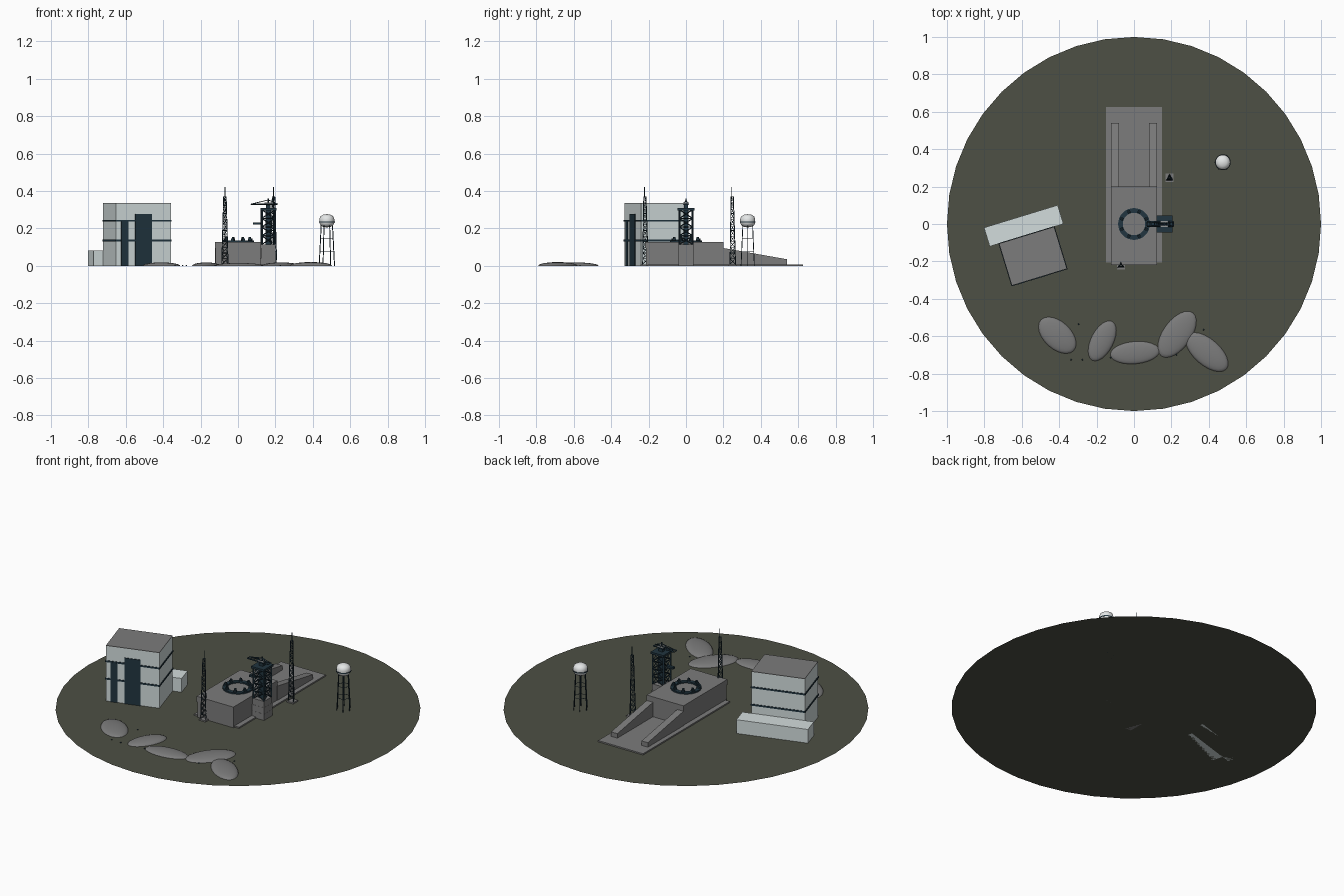
import bpy, bmesh, math, random
from mathutils import Vector, Matrix

if bpy.data.objects.get("Cube"):
    bpy.data.objects.remove(bpy.data.objects["Cube"])
random.seed(4)


def material(name, rgb):
    m = bpy.data.materials.new(name)
    m.use_nodes = True
    m.diffuse_color = (*rgb, 1)
    m.node_tree.nodes["Principled BSDF"].inputs["Base Color"].default_value = (*rgb, 1)
    return m


OLIVE = material("olive ground", (0.075, 0.08, 0.058))
GRAY = material("concrete gray", (0.2, 0.2, 0.2))
WALL = material("pale wall", (0.65, 0.72, 0.72))
STEEL = material("dark steel", (0.015, 0.035, 0.05))
WHITE = material("tank white", (0.8, 0.82, 0.82))


def finish(name, bm, *mats, smooth=False):
    bmesh.ops.recalc_face_normals(bm, faces=bm.faces[:])
    me = bpy.data.meshes.new(name)
    bm.to_mesh(me)
    bm.free()
    ob = bpy.data.objects.new(name, me)
    bpy.context.collection.objects.link(ob)
    for m in mats:
        me.materials.append(m)
    if smooth:
        bpy.ops.object.select_all(action="DESELECT")
        ob.select_set(True)
        bpy.context.view_layer.objects.active = ob
        bpy.ops.object.shade_smooth_by_angle(angle=math.radians(40))
    return ob


def add_box(bm, x0, x1, y0, y1, z0, z1):
    mat = Matrix.Translation(((x0 + x1) / 2, (y0 + y1) / 2, (z0 + z1) / 2))
    mat = mat @ Matrix.Diagonal((x1 - x0, y1 - y0, z1 - z0, 1))
    return bmesh.ops.create_cube(bm, size=1, matrix=mat)["verts"]


def box(name, mat, *dims):
    bm = bmesh.new()
    add_box(bm, *dims)
    return finish(name, bm, mat)


def strut(bm, a, b, r, sides=4):
    a, b = Vector(a), Vector(b)
    d = b - a
    mat = Matrix.Translation((a + b) / 2) @ d.to_track_quat("Z", "Y").to_matrix().to_4x4()
    bmesh.ops.create_cone(bm, cap_ends=True, segments=sides, radius1=r, radius2=r,
                          depth=d.length, matrix=mat)


def lattice(bm, sides, r0, r1, z0, z1, levels, post, brace, cross=False, turn=0.0, centre=(0, 0)):
    """Tapered truss with corner posts, level rings and diagonals."""
    def corner(i, k):
        t, a = k / levels, turn + i * math.tau / sides
        r = r0 + (r1 - r0) * t
        return (centre[0] + r * math.cos(a), centre[1] + r * math.sin(a), z0 + (z1 - z0) * t)
    for i in range(sides):
        strut(bm, corner(i, 0), corner(i, levels), post)
        for k in range(levels):
            strut(bm, corner(i, k + 1), corner(i + 1, k + 1), brace)
            strut(bm, corner(i, k), corner(i + 1, k + 1), brace)
            if cross:
                strut(bm, corner(i + 1, k), corner(i, k + 1), brace)


def revolve(name, mat, profile, centre, segments=24, smooth=True):
    bm = bmesh.new()
    vs = [bm.verts.new((r, 0, z)) for r, z in profile]
    es = [bm.edges.new(p) for p in zip(vs, vs[1:])]
    bmesh.ops.spin(bm, geom=vs + es, cent=(0, 0, 0), axis=(0, 0, 1),
                   angle=math.tau, steps=segments, use_duplicate=False)
    bmesh.ops.remove_doubles(bm, verts=bm.verts[:], dist=0.0002)
    ob = finish(name, bm, mat, smooth=smooth)
    ob.location = (*centre, 0)
    return ob


# Ground disc
bm = bmesh.new()
bmesh.ops.create_circle(bm, cap_ends=True, segments=40, radius=1)
finish("ground", bm, OLIVE)

# Launch pad: slab, block, deck and two sloping rails
box("pad_slab", GRAY, -0.15, 0.15, -0.205, 0.625, 0, 0.008)
box("pad_block", GRAY, -0.12, 0.12, -0.215, 0.2, 0, 0.095)
box("pad_deck", GRAY, -0.123, 0.123, -0.22, 0.2, 0.095, 0.128)
for side, x in (("right", -0.102), ("left", 0.102)):
    bm = bmesh.new()
    for v in add_box(bm, x - 0.021, x + 0.021, 0.2, 0.54, 0, 0.095):
        if v.co.y > 0.5 and v.co.z > 0.05:
            v.co.z = 0.035
    finish(side + "_ramp_rail", bm, GRAY)

# Launch ring with clamps
revolve("launch_ring", STEEL, [(0.06, 0.126), (0.06, 0.136), (0.085, 0.136), (0.085, 0.126)],
        (0, 0), 32)
bm = bmesh.new()
for i in range(8):
    verts = add_box(bm, 0.062, 0.08, -0.008, 0.008, 0.136, 0.145)
    verts += add_box(bm, 0.064, 0.074, -0.005, 0.005, 0.145, 0.155)
    bmesh.ops.rotate(bm, verts=verts, matrix=Matrix.Rotation((i + 0.5) * math.tau / 8, 3, "Z"))
finish("ring_clamps", bm, STEEL)

# Service tower: stacked base, truss, floors, cap and crane
TX = 0.162
for i in range(3):
    w = 0.041 - 0.001 * i
    box("tower_base_%d" % (i + 1), GRAY, TX - w, TX + w, -w, w, i * 0.038, (i + 1) * 0.038)
bm = bmesh.new()
lattice(bm, 4, 0.05, 0.05, 0.114, 0.3, 4, 0.006, 0.003, True, math.pi / 4, (TX, 0))
add_box(bm, TX - 0.014, TX + 0.014, -0.014, 0.014, 0.114, 0.3)
finish("tower_truss", bm, STEEL)
box("tower_cap", STEEL, TX - 0.043, TX + 0.043, -0.046, 0.046, 0.296, 0.308)
box("crane_post", STEEL, TX - 0.012, TX + 0.012, -0.012, 0.012, 0.308, 0.328)
bm = bmesh.new()
for y in (-0.012, 0.012):
    strut(bm, (0.07, y, 0.33), (0.212, y, 0.33), 0.004)
    strut(bm, (0.07, y, 0.33), (TX, 0, 0.352), 0.002)
    strut(bm, (0.212, y, 0.33), (TX, 0, 0.352), 0.002)
for i in range(8):
    x = 0.07 + i * 0.02
    strut(bm, (x, -0.012, 0.33), (x, 0.012, 0.33), 0.003)
strut(bm, (TX, 0, 0.33), (TX, 0, 0.36), 0.004)
finish("crane_arm", bm, STEEL)
box("access_arm", STEEL, 0.08, 0.125, -0.009, 0.009, 0.22, 0.232)
for y in (-0.012, 0.012):
    box("cap_rail", WHITE, TX - 0.02, TX + 0.02, y - 0.003, y + 0.003, 0.334, 0.338)

# Lightning masts
for name, x, y in (("front_mast", -0.07, -0.222), ("back_mast", 0.19, 0.245)):
    bm = bmesh.new()
    lattice(bm, 3, 0.02, 0.008, 0.008, 0.37, 12, 0.0025, 0.0016, False, math.pi / 2, (x, y))
    strut(bm, (x, y, 0.365), (x, y, 0.42), 0.002)
    finish(name, bm, STEEL)
    box(name + "_foot", GRAY, x - 0.022, x + 0.022, y - 0.02, y + 0.024, 0, 0.008)

# Water tower
WC = (0.475, 0.33)
revolve("water_tank", WHITE, [(0, 0.205), (0.02, 0.208), (0.034, 0.217), (0.04, 0.23), (0.04, 0.25),
                              (0.035, 0.264), (0.02, 0.273), (0, 0.276)], WC)
revolve("tank_band", STEEL, [(0.04, 0.232), (0.0425, 0.232), (0.0425, 0.237), (0.04, 0.237)], WC)
bm = bmesh.new()
for i in range(6):
    def leg(z, k=0):
        a, r = (i + k) * math.tau / 6, 0.041 - z * 0.05
        return (WC[0] + r * math.cos(a), WC[1] + r * math.sin(a), z)
    strut(bm, leg(0), leg(0.222), 0.0025, 6)
    for z in (0.075, 0.145):
        strut(bm, leg(z), leg(z, 1), 0.0016)
finish("water_tower_legs", bm, STEEL)

# Assembly hall: walls, roof, bands, doors and rear annex
hall = Matrix.Translation((-0.54, -0.172, 0)) @ Matrix.Rotation(math.radians(17), 4, "Z")
W, D = 0.154, 0.1175
parts = [box("hall_walls", WALL, -W, W, -D, D, 0, 0.333),
         box("hall_roof", GRAY, -W, W, -D, D, 0.333, 0.336),
         box("hall_annex", WALL, -0.206, 0.206, D, D + 0.105, 0, 0.083),
         box("main_door", STEEL, -0.046, 0.046, -D - 0.004, -D + 0.002, 0, 0.277),
         box("side_door", STEEL, -0.125, -0.086, -D - 0.004, -D + 0.002, 0, 0.238)]
for z in (0.135, 0.241):
    parts.append(box("hall_band", STEEL, -W - 0.003, W + 0.003, -D - 0.003, D + 0.003,
                     z - 0.005, z + 0.005))
for ob in parts:
    ob.matrix_world = hall


# Low boulders and scattered pebbles
def boulder(name, mat, x, y, a, b, h, angle):
    bm = bmesh.new()
    bmesh.ops.create_uvsphere(bm, u_segments=24, v_segments=12, radius=1)
    bmesh.ops.bisect_plane(bm, geom=bm.verts[:] + bm.edges[:] + bm.faces[:], dist=0.0001,
                           plane_co=(0, 0, 0), plane_no=(0, 0, -1), clear_outer=True)
    bmesh.ops.scale(bm, vec=(a, b, h), verts=bm.verts[:])
    ob = finish(name, bm, mat, smooth=True)
    ob.location = (x, y, 0)
    ob.rotation_euler.z = math.radians(angle)


for i, spec in enumerate([(-0.41, -0.595, 0.12, 0.073, 0.018, -43), (-0.17, -0.625, 0.117, 0.06, 0.018, 63),
                          (0.005, -0.688, 0.132, 0.06, 0.015, 5), (0.23, -0.59, 0.143, 0.075, 0.018, 54),
                          (0.39, -0.685, 0.138, 0.07, 0.02, -41)]):
    boulder("boulder_%d" % (i + 1), GRAY, *spec)
for i in range(8):
    boulder("pebble_%d" % (i + 1), STEEL, random.uniform(-0.5, 0.45), random.uniform(-0.75, -0.52),
            0.004, 0.004, 0.004, 0)
